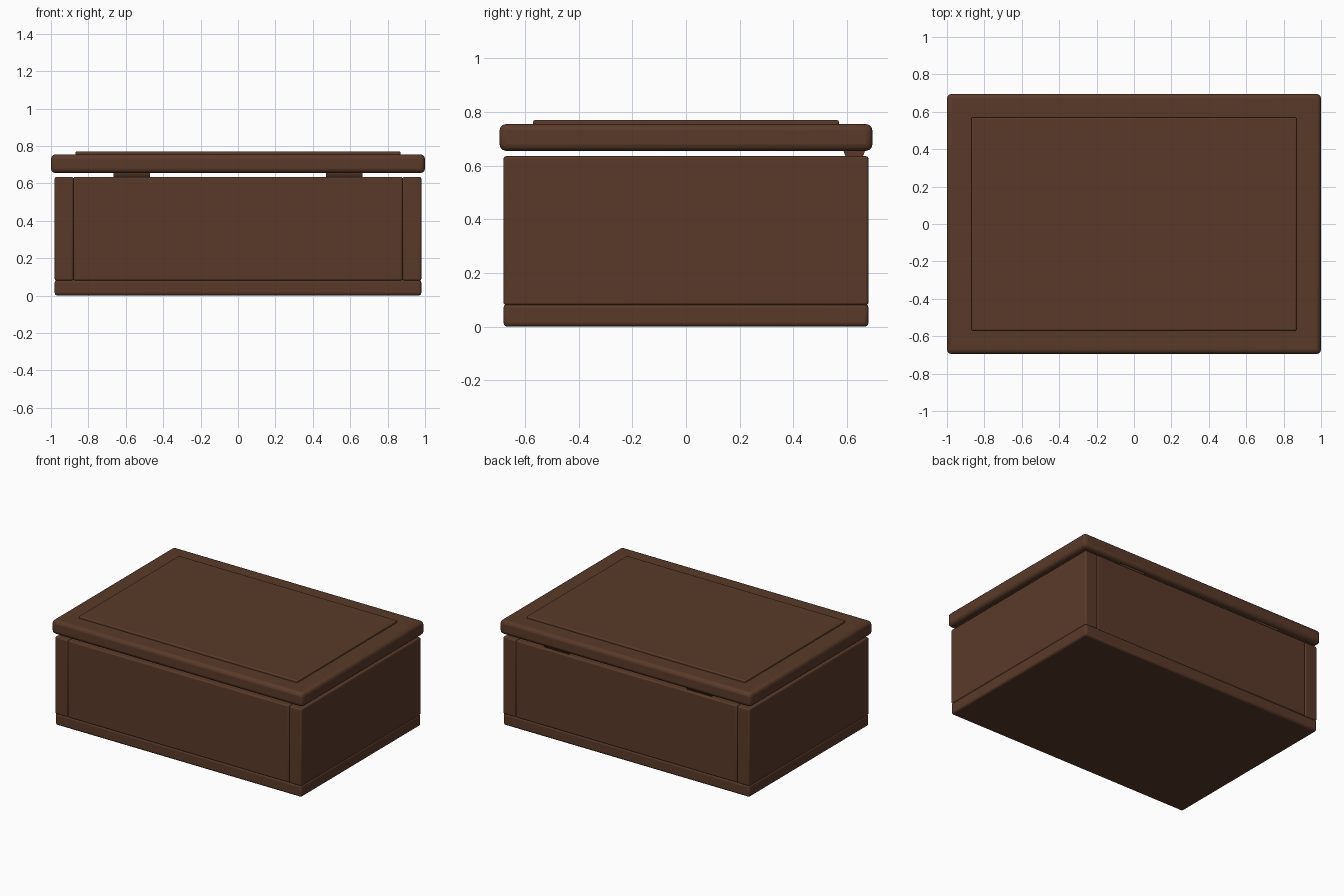
import bpy, math

if "Cube" in bpy.data.objects:
    bpy.data.objects.remove(bpy.data.objects["Cube"])

wood = bpy.data.materials.new("dark_brown_wood")
wood.diffuse_color = (0.10, 0.042, 0.022, 1)
wood.use_nodes = True
wood.node_tree.nodes["Principled BSDF"].inputs["Base Color"].default_value = wood.diffuse_color


def finish(ob, name, bevel, segments=3):
    ob.name = name
    ob.data.materials.append(wood)
    if bevel:
        m = ob.modifiers.new("rounded_edges", 'BEVEL')
        m.width = bevel
        m.segments = segments
    bpy.ops.object.shade_smooth_by_angle(angle=math.radians(35))


def box(name, x, y, z, bevel):
    bpy.ops.mesh.primitive_cube_add(
        size=1, location=[(a + b) / 2 for a, b in (x, y, z)])
    ob = bpy.context.object
    ob.scale = [b - a for a, b in (x, y, z)]
    bpy.ops.object.transform_apply(location=False, rotation=False, scale=True)
    finish(ob, name, bevel)


# Base board
box("base", (-0.98, 0.98), (-0.68, 0.68), (0.0, 0.085), 0.015)

# Front and back walls fit between the side walls
box("front_wall", (-0.88, 0.88), (-0.68, -0.58), (0.08, 0.635), 0.01)
box("back_wall", (-0.88, 0.88), (0.58, 0.68), (0.08, 0.635), 0.01)
box("left_wall", (-0.98, -0.88), (-0.68, 0.68), (0.08, 0.635), 0.01)
box("right_wall", (0.88, 0.98), (-0.68, 0.68), (0.08, 0.635), 0.01)

# Lid with raised panel
box("lid", (-1.0, 1.0), (-0.695, 0.695), (0.655, 0.755), 0.025)
box("lid_panel", (-0.87, 0.87), (-0.57, 0.57), (0.745, 0.77), 0.008)

# Hinge barrels in the gap along the back
for side, x in (("left", -0.567), ("right", 0.567)):
    bpy.ops.mesh.primitive_cylinder_add(
        vertices=24, radius=0.04, depth=0.195, location=(x, 0.627, 0.66),
        rotation=(0, math.pi / 2, 0))
    finish(bpy.context.object, side + "_hinge", 0)
